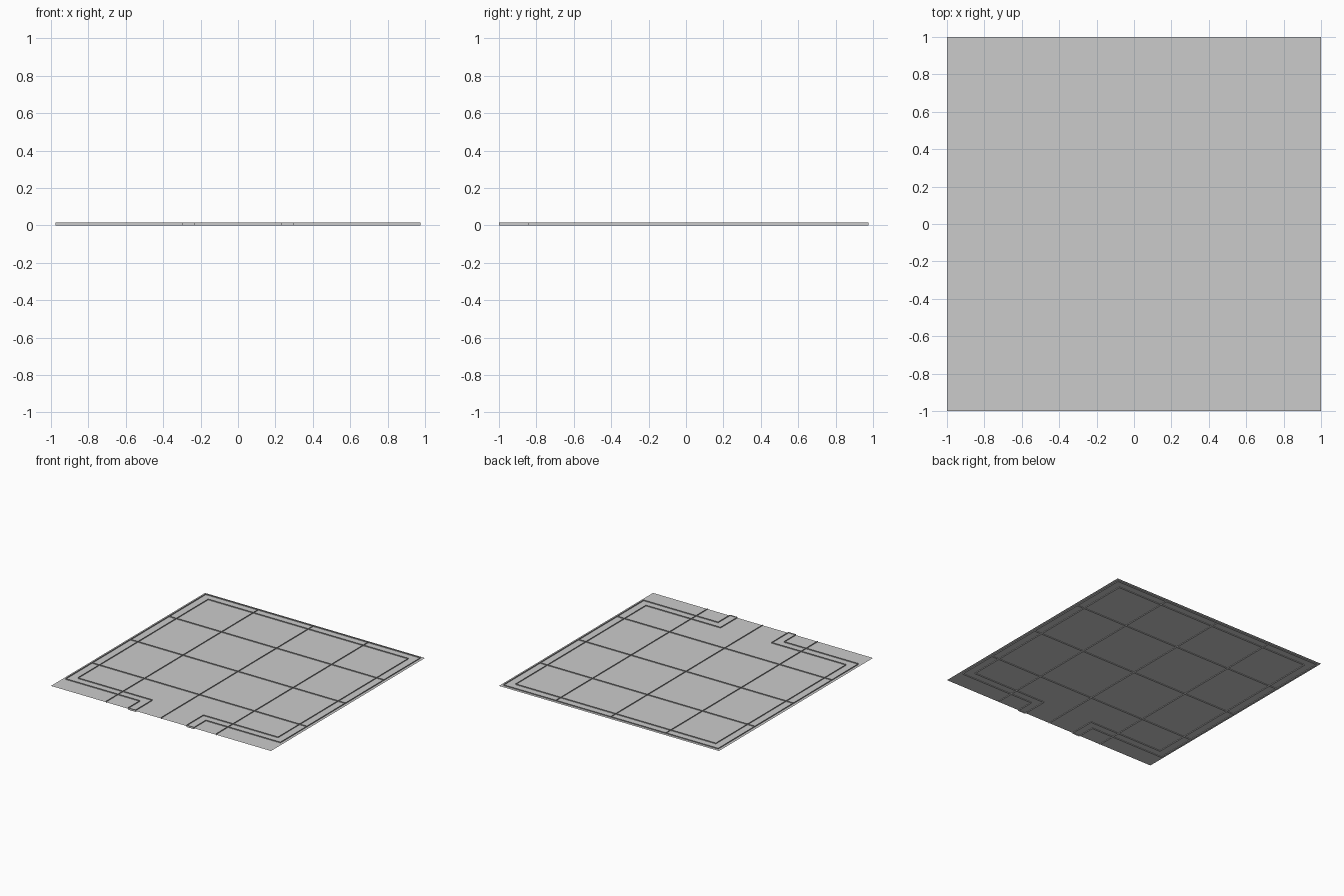
import bpy

if "Cube" in bpy.data.objects:
    bpy.data.objects.remove(bpy.data.objects["Cube"])

H = 0.016        # full height of the upright strips
MID = H / 2      # the floor sheet sits halfway up


def make_object(name, verts, faces):
    mesh = bpy.data.meshes.new(name)
    mesh.from_pydata(verts, [], faces)
    mesh.update()
    obj = bpy.data.objects.new(name, mesh)
    bpy.context.collection.objects.link(obj)
    return obj


def upright_strip(name, path, closed=False):
    """Extrude a plan path straight up from z=0 to z=H."""
    n = len(path)
    verts = [(x, y, 0) for x, y in path] + [(x, y, H) for x, y in path]
    faces = [(i, (i + 1) % n, (i + 1) % n + n, i + n)
             for i in range(n if closed else n - 1)]
    return make_object(name, verts, faces)


# Floor: a 4 x 4 sheet of square panels
marks = [-1, -0.5, 0, 0.5, 1]
floor_verts = [(x, y, MID) for y in marks for x in marks]
floor_faces = [(r * 5 + c, r * 5 + c + 1, r * 5 + c + 6, r * 5 + c + 5)
               for r in range(4) for c in range(4)]
make_object("floor", floor_verts, floor_faces)

# Border: double outline with a gap and two short arms at the front
outer = [(0.30, -1), (0.30, -0.845), (0.977, -0.845), (0.977, 0.977)]
inner = [(0.91, 0.912), (0.91, -0.78), (0.232, -0.78), (0.232, -1)]


def mirrored(pts):
    return [(-x, y) for x, y in reversed(pts)]


border = outer + mirrored(outer) + mirrored(inner[::-1])[::-1][::-1][::-1] + inner[::1]
# order: right outer, left outer, left inner (front to back), right inner
border = outer + mirrored(outer) + [(-x, y) for x, y in reversed(inner)] + inner
upright_strip("border", border, closed=True)

# Panel seams: thin upright strips along the grid
for p in (-0.5, 0, 0.5):
    upright_strip("seam_lengthwise", [(p, -1), (p, 0.977)])
    upright_strip("seam_crosswise", [(-0.977, p), (0.977, p)])
